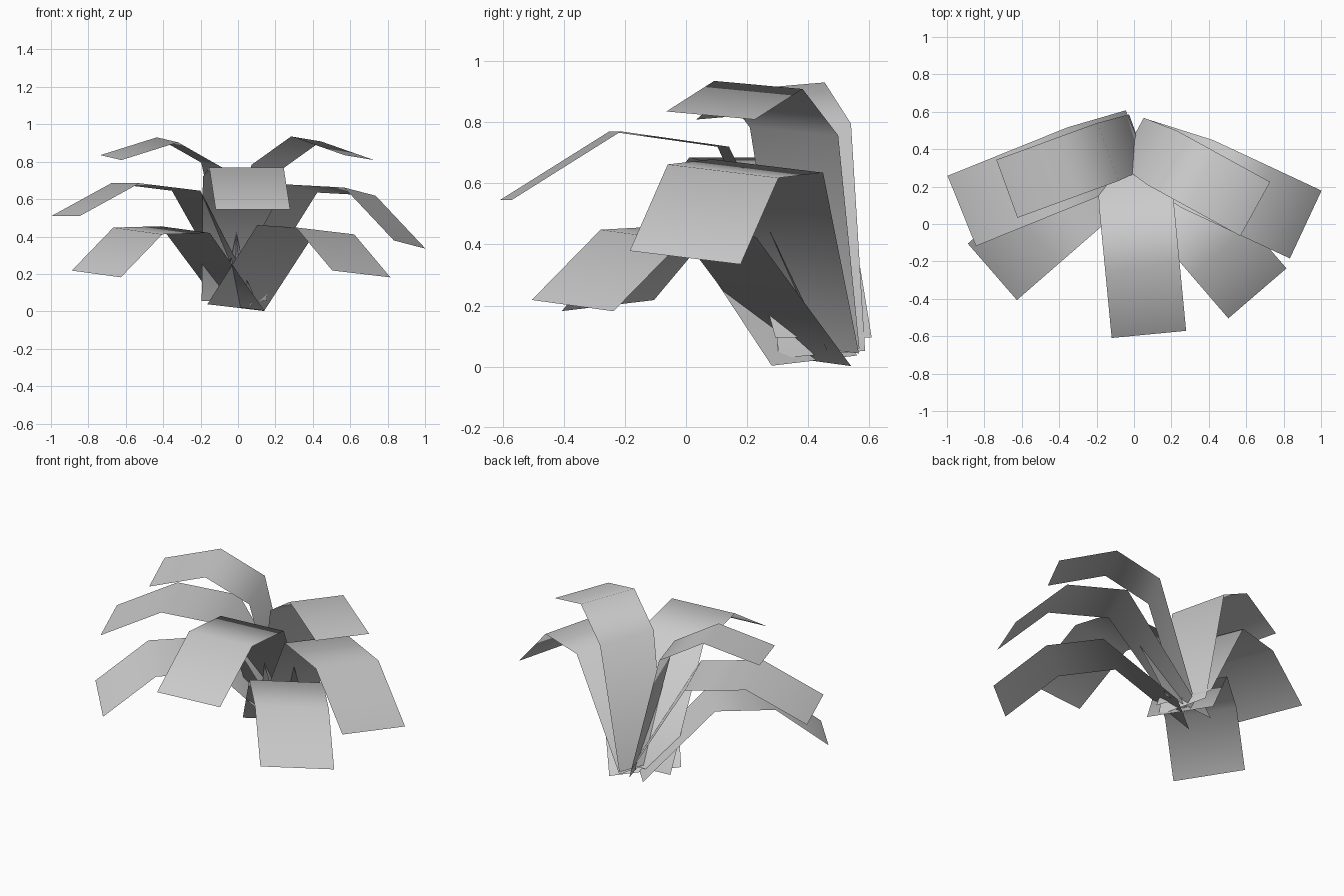
import bpy
from math import cos, sin, radians
from mathutils import Vector

cube = bpy.data.objects.get("Cube")
if cube:
    bpy.data.objects.remove(cube)

# One plain colour for every leaf
grey = bpy.data.materials.new("light_grey")
grey.use_nodes = True
colour = (0.6, 0.6, 0.6, 1)
grey.diffuse_color = colour
grey.node_tree.nodes["Principled BSDF"].inputs["Base Color"].default_value = colour


def leaf(name, base, heading, width, base_width, roll, profile):
    """Bent strip: rises from base, then follows (reach, height) steps along heading."""
    a = radians(heading)
    along = Vector((cos(a), sin(a), 0))
    across = Vector((-sin(a), cos(a), roll))
    root = Vector(base)
    verts = []
    for i, (reach, height) in enumerate([(0, root.z)] + profile):
        centre = root + along * reach
        centre.z = height
        half = across * (width if i else base_width) / 2
        verts += [centre - half, centre + half]
    faces = [(k, k + 2, k + 3, k + 1) for k in range(0, len(verts) - 2, 2)]
    mesh = bpy.data.meshes.new(name)
    mesh.from_pydata(verts, [], faces)
    mesh.materials.append(grey)
    mesh.shade_smooth()
    bpy.context.collection.objects.link(bpy.data.objects.new(name, mesh))


# Front leaf
leaf("front_leaf", (-.02, .445, .055), -84.5, .4, .35, 0,
     [(.325, .72), (.68, .77), (1.04, .545)])

# Low leaves
leaf("low_leaf_left", (-.012, .41, .02), -49.3, .41, .4, -.09,
     [(.415, .443), (.733, .43), (1.03, .2)])
leaf("low_leaf_right", (.02, .42, .02), 221, .4, .37, -.09,
     [(.4, .437), (.736, .43), (1.03, .2)])

# Wide side leaves
leaf("side_leaf_left", (-.01, .43, .06), -25, .4, .3, -.11,
     [(.385, .657), (.73, .64), (1.024, .357)])
leaf("side_leaf_right", (.02, .45, .095), 202, .405, .34, 0,
     [(.321, .645), (.671, .685), (1.015, .51)])

# Tall narrow leaves
leaf("tall_leaf_left", (-.015, .445, .07), -28.8, .33, .28, -.08,
     [(.19, .77), (.432, .922), (.757, .822)])
leaf("tall_leaf_right", (.025, .445, .04), 200, .33, .3, -.08,
     [(.176, .782), (.428, .917), (.75, .822)])
